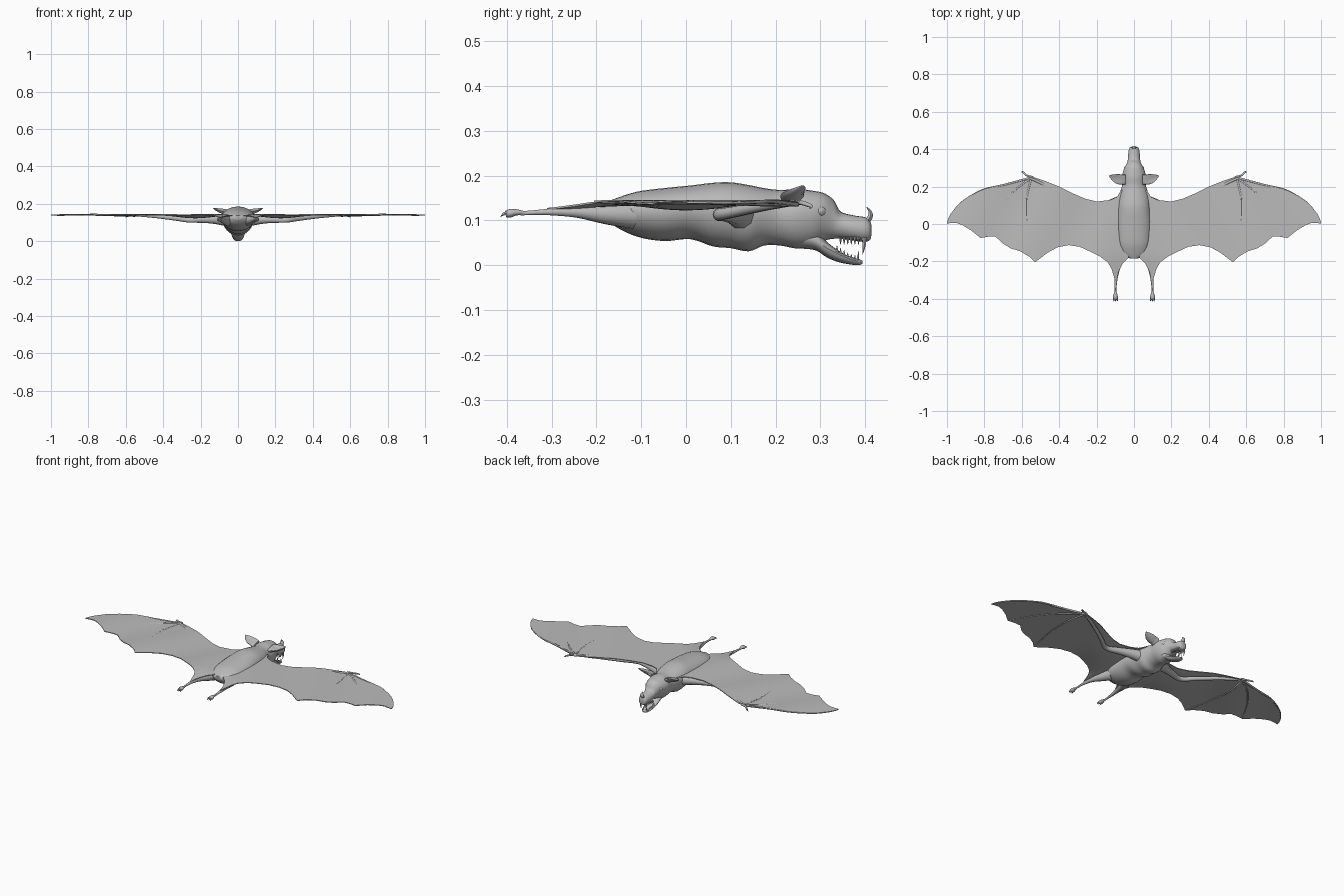
import bpy, bmesh, math
from mathutils import Vector

fur = bpy.data.materials.new("grey_fur")
fur.diffuse_color = (0.5, 0.5, 0.5, 1)


def smooth(rows, k=4):
    """Catmull-Rom interpolation through rows of numbers."""
    out = []
    for i in range(len(rows) - 1):
        a, b, c, d = (rows[max(0, min(len(rows) - 1, i + j))] for j in (-1, 0, 1, 2))
        for s in range(k):
            t = s / k
            out.append([0.5 * (2 * q + (r - p) * t + (2 * p - 5 * q + 4 * r - w) * t * t
                               + (3 * q - p - 3 * r + w) * t ** 3)
                        for p, q, r, w in zip(a, b, c, d)])
    return out + [list(rows[-1])]


def loft(name, rings, mirror=False, angle=50):
    """Skin closed rings of points and cap both ends."""
    bm = bmesh.new()
    loops = [[bm.verts.new(p) for p in ring] for ring in rings]
    n = len(loops[0])
    for a, b in zip(loops, loops[1:]):
        for i in range(n):
            bm.faces.new((a[i], a[(i + 1) % n], b[(i + 1) % n], b[i]))
    bm.faces.new(loops[0])
    bm.faces.new(loops[-1])
    bmesh.ops.recalc_face_normals(bm, faces=bm.faces)
    mesh = bpy.data.meshes.new(name)
    bm.to_mesh(mesh)
    bm.free()
    mesh.materials.append(fur)
    ob = bpy.data.objects.new(name, mesh)
    bpy.context.collection.objects.link(ob)
    if mirror:
        ob.modifiers.new("mirror", 'MIRROR')
    bpy.context.view_layer.objects.active = ob
    ob.select_set(True)
    bpy.ops.object.shade_smooth_by_angle(angle=math.radians(angle))
    ob.select_set(False)
    return ob


def trunk(name, rows, n=24):
    """Rows of (y, bottom, top, half width, height of widest point 0..1)."""
    rings = []
    for y, lo, hi, w, m in smooth(rows):
        mid = lo + (hi - lo) * m
        ring = []
        for i in range(n):
            a = math.tau * i / n
            s = math.sin(a)
            ring.append((w * math.cos(a), y, mid + s * ((hi - mid) if s > 0 else (mid - lo))))
        rings.append(ring)
    return loft(name, rings)


def tube(name, path, n=10, mirror=True, k=4, flat=1.0):
    """Path rows of (x, y, z, radius); flat scales the vertical radius."""
    pts = smooth(path, k)
    rings = []
    for i, p in enumerate(pts):
        d = (Vector(pts[min(i + 1, len(pts) - 1)][:3]) - Vector(pts[max(i - 1, 0)][:3])).normalized()
        up = Vector((0, 0, 1)) if abs(d.z) < 0.8 else Vector((0, 1, 0))
        side = d.cross(up).normalized()
        up = side.cross(d)
        r = max(p[3], 0.0003)
        rings.append([Vector(p[:3]) + side * r * math.cos(math.tau * j / n)
                      + up * r * flat * math.sin(math.tau * j / n) for j in range(n)])
    return loft(name, rings, mirror)


def lerp(table, x):
    for (x0, y0), (x1, y1) in zip(table, table[1:]):
        if x <= x1:
            return y0 + (y1 - y0) * (x - x0) / (x1 - x0)
    return table[-1][1]


# Body, neck and skull with the upper muzzle
trunk("body_and_head", [
    (-0.185, 0.115, 0.138, 0.02, 0.5), (-0.16, 0.088, 0.148, 0.06, 0.6),
    (-0.11, 0.064, 0.164, 0.083, 0.6), (-0.05, 0.054, 0.172, 0.09, 0.6),
    (0.01, 0.058, 0.178, 0.09, 0.6), (0.06, 0.042, 0.184, 0.088, 0.6),
    (0.10, 0.038, 0.185, 0.086, 0.6), (0.14, 0.031, 0.179, 0.083, 0.6),
    (0.175, 0.044, 0.172, 0.073, 0.6), (0.21, 0.044, 0.168, 0.063, 0.55),
    (0.25, 0.037, 0.170, 0.064, 0.6), (0.285, 0.042, 0.166, 0.057, 0.6),
    (0.31, 0.055, 0.160, 0.046, 0.6), (0.33, 0.059, 0.145, 0.036, 0.5),
    (0.345, 0.059, 0.120, 0.033, 0.5), (0.375, 0.055, 0.111, 0.031, 0.5),
    (0.40, 0.052, 0.107, 0.027, 0.5), (0.411, 0.057, 0.098, 0.02, 0.5),
    (0.414, 0.068, 0.088, 0.008, 0.5)])

# Open lower jaw
trunk("lower_jaw", [
    (0.26, 0.037, 0.095, 0.040, 0.5), (0.29, 0.033, 0.078, 0.039, 0.5),
    (0.315, 0.017, 0.052, 0.036, 0.6), (0.34, 0.007, 0.033, 0.031, 0.7),
    (0.365, 0.002, 0.020, 0.026, 0.7), (0.385, 0.0, 0.014, 0.018, 0.6),
    (0.394, 0.003, 0.010, 0.007, 0.5)], n=16)

# Upright nose leaf
tube("nose_leaf", [(0, 0.402, 0.095, 0.013), (0, 0.411, 0.108, 0.012),
                   (0, 0.411, 0.119, 0.008), (0, 0.403, 0.130, 0.001)], mirror=False, flat=0.5)

# Teeth: fangs and the small rows on both jaws
tube("upper_fang", [(0.018, 0.397, 0.062, 0.005), (0.018, 0.398, 0.045, 0.004),
                    (0.017, 0.394, 0.024, 0.0005)], n=6, k=2)
tube("lower_fang", [(0.012, 0.383, 0.009, 0.004), (0.011, 0.386, 0.032, 0.0005)], n=6, k=2)
for i in range(6):
    y = 0.345 + 0.008 * i
    tube("upper_tooth", [(0.026 - 0.0012 * i, y, 0.063, 0.004),
                         (0.025 - 0.0012 * i, y, 0.046, 0.0005)], n=5, k=1)
    y -= 0.008
    z = lerp([(0.33, 0.038), (0.365, 0.016), (0.39, 0.010)], y)
    tube("lower_tooth", [(0.026 - 0.002 * i, y, z - 0.006, 0.004),
                         (0.025 - 0.002 * i, y, z + 0.010, 0.0005)], n=5, k=1)

# Eyes
tube("eye", [(0.036, 0.300, 0.119, 0.007), (0.045, 0.301, 0.120, 0.011),
             (0.050, 0.302, 0.120, 0.008), (0.053, 0.303, 0.120, 0.001)], n=12)

# Ears spreading sideways, each a hollowed leaf
ear_rings = []
for x, y, z, r, t in smooth([(0.045, 0.238, 0.150, 0.026, 0.016), (0.065, 0.238, 0.157, 0.027, 0.012),
                             (0.085, 0.240, 0.161, 0.027, 0.009), (0.105, 0.244, 0.166, 0.022, 0.006),
                             (0.122, 0.251, 0.172, 0.012, 0.004), (0.133, 0.257, 0.177, 0.002, 0.001)]):
    ring = []
    for j in range(16):
        c, s = math.cos(math.tau * j / 16), math.sin(math.tau * j / 16)
        ring.append((x, y + r * c, z + t * s + 0.25 * r * c + 0.35 * r * (c * c - 0.5)))
    ear_rings.append(ring)
loft("ear", ear_rings, mirror=True)

# Wing membrane: leading and trailing edges as functions of x
lead = [(0.03, 0.19), (0.07, 0.18), (0.09, 0.145), (0.13, 0.128), (0.2, 0.12), (0.26, 0.135),
        (0.33, 0.165), (0.4, 0.20), (0.48, 0.232), (0.55, 0.255), (0.6, 0.24), (0.7, 0.212),
        (0.8, 0.19), (0.88, 0.15), (0.94, 0.105), (0.98, 0.055), (0.993, 0.03), (1, 0.008)]
trail = [(0.03, -0.182), (0.06, -0.21), (0.085, -0.26), (0.097, -0.31), (0.105, -0.29), (0.12, -0.24),
         (0.14, -0.205), (0.18, -0.175), (0.24, -0.145), (0.29, -0.122), (0.35, -0.113),
         (0.41, -0.125), (0.46, -0.152), (0.53, -0.205), (0.56, -0.175), (0.61, -0.145),
         (0.66, -0.13), (0.70, -0.105), (0.74, -0.068), (0.78, -0.068), (0.82, -0.075), (0.87, -0.035),
         (0.92, -0.005), (0.95, 0.006), (0.98, 0.005), (1, 0.002)]


def wing_z(x, y):
    droop = 0.02 * max(0, min(1, (-y - 0.17) / 0.13)) * max(0, 1 - x / 0.25)
    return 0.141 + 0.003 * math.sin(16 * x + 9 * y) - droop


stations = sorted({round(0.03 + 0.97 * i / 60, 3) for i in range(61)}
                  | {x for x, _ in lead} | {x for x, _ in trail})
wing_rings = []
for x in stations:
    a, b = lerp(lead, x), lerp(trail, x)
    ys = [a + (b - a) * j / 12 for j in range(13)]
    top = [(x, y, wing_z(x, y) + 0.002) for y in ys]
    sag = 0.016 * math.exp(-((x - 0.2) / 0.13) ** 2)
    under = [(x, y, wing_z(x, y) - 0.002 - sag * math.sin(math.pi * j / 12))
             for j, y in enumerate(ys)]
    wing_rings.append(top + under[::-1])
loft("wing_membrane", wing_rings, mirror=True, angle=60)

# Upper arm, elbow and forearm along the front of the wing
tube("arm", [(0.05, 0.125, 0.112, 0.036), (0.11, 0.11, 0.116, 0.027), (0.18, 0.09, 0.116, 0.019),
             (0.26, 0.075, 0.113, 0.014), (0.33, 0.12, 0.121, 0.012), (0.42, 0.175, 0.131, 0.010),
             (0.50, 0.22, 0.137, 0.008), (0.56, 0.246, 0.140, 0.006)])

# Finger bones fanning out from the wrist
for name, pts in {
    "first_finger": [(0.55, 0.248), (0.70, 0.208), (0.80, 0.186), (0.88, 0.146), (0.94, 0.101), (0.985, 0.04)],
    "second_finger": [(0.55, 0.245), (0.65, 0.17), (0.74, 0.06), (0.815, -0.068)],
    "third_finger": [(0.55, 0.245), (0.575, 0.12), (0.565, -0.04), (0.53, -0.198)],
}.items():
    n = len(pts) - 1
    tube(name, [(x, y, wing_z(x, y) - 0.0015, 0.006 - 0.004 * i / n)
                for i, (x, y) in enumerate(pts)], n=8)

# Hooked thumb claw at the wrist
tube("thumb_claw", [(0.54, 0.25, 0.140, 0.006), (0.572, 0.259, 0.139, 0.005), (0.588, 0.272, 0.135, 0.005),
                    (0.597, 0.280, 0.131, 0.003), (0.601, 0.276, 0.126, 0.0005)], n=8)

# Legs and feet
tube("leg", [(0.05, -0.12, 0.112, 0.032), (0.072, -0.18, 0.114, 0.023), (0.088, -0.24, 0.118, 0.013),
             (0.097, -0.30, 0.119, 0.008), (0.099, -0.35, 0.117, 0.005), (0.099, -0.37, 0.116, 0.006)])
tube("foot", [(0.099, -0.36, 0.117, 0.005), (0.099, -0.38, 0.118, 0.011),
              (0.099, -0.392, 0.116, 0.014), (0.098, -0.402, 0.114, 0.011)], flat=0.7)
for dx in (-0.008, 0, 0.008):
    tube("toe_claw", [(0.098 + dx, -0.395, 0.117, 0.004), (0.098 + dx * 1.2, -0.406, 0.115, 0.004),
                      (0.098 + dx * 1.2, -0.414, 0.108, 0.0005)], n=6, k=2)
